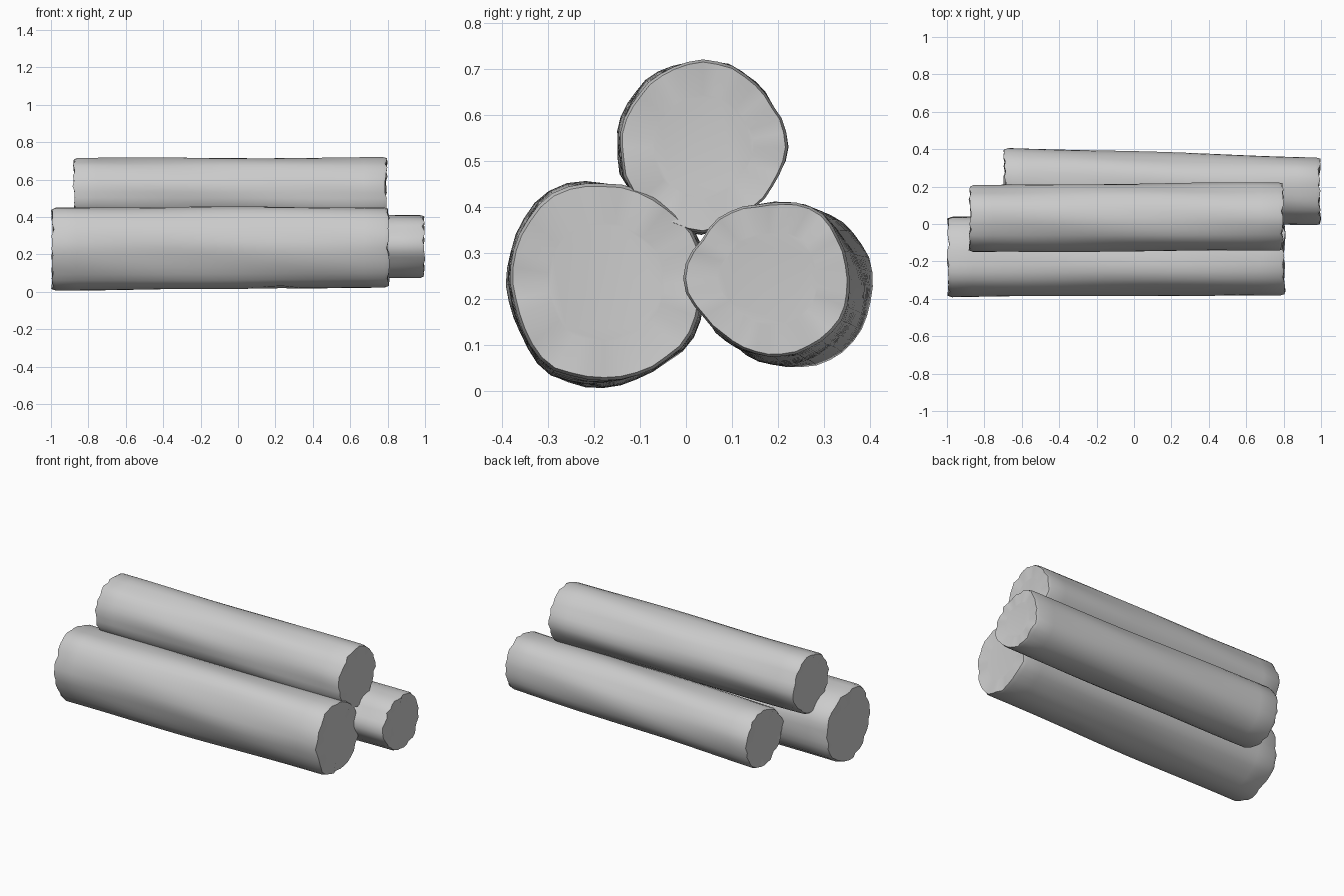
import bpy, bmesh, math, random
from mathutils import Vector

cube = bpy.data.objects.get("Cube")
if cube:
    bpy.data.objects.remove(cube, do_unlink=True)

SIDES, RINGS = 36, 16

wood = bpy.data.materials.new("plain grey")
wood.use_nodes = True
grey = (0.6, 0.6, 0.6, 1)
wood.diffuse_color = grey
wood.node_tree.nodes["Principled BSDF"].inputs["Base Color"].default_value = grey


def radius_at(profile, turn):
    """Smoothly blend a closed list of radii; turn runs from 0 to 1."""
    n = len(profile)
    i = int(turn * n)
    t = turn * n - i
    a, b, c, d = (profile[(i + k) % n] for k in (-1, 0, 1, 2))
    return b + t / 2 * (c - a + t * (2 * a - 5 * b + 4 * c - d + t * (3 * (b - c) + d - a)))


def make_log(name, left, right, profile, left_scale, seed, dent=None):
    """Loft a gnarled trunk between two end centres."""
    rng = random.Random(seed)
    left, right = Vector(left), Vector(right)
    bm = bmesh.new()
    grain = [rng.uniform(-0.002, 0.002) for _ in range(SIDES)]
    phase = [rng.uniform(0, math.tau) for _ in range(3)]
    rim = {e: [rng.uniform(0, 0.016) for _ in range(SIDES)] for e in (0, RINGS)}
    rings = []

    def add_ring(t, shrink, shift):
        ring = []
        scale = left_scale + (1 - left_scale) * t
        centre = left.lerp(right, t)
        for s in range(SIDES):
            turn = s / SIDES
            a = turn * math.tau
            r = radius_at(profile, turn) * scale + grain[s]
            r += 0.002 * math.sin(3 * a + 5 * t + phase[0])
            r += 0.002 * math.sin(5 * a - 9 * t + phase[1])
            if dent:
                r -= 0.015 * math.exp(-((t - dent[0]) / 0.04) ** 2 - ((a - dent[1]) / 0.15) ** 2)
            r *= shrink
            ring.append(bm.verts.new(centre + Vector((shift[s], r * math.cos(a), r * math.sin(a)))))
        rings.append(ring)

    flat = [0] * SIDES
    # Left end face, worn rim, trunk, worn rim, right end face
    add_ring(0, 0.6, [0.012] * SIDES)
    add_ring(0, 0.96, rim[0])
    for k in range(RINGS + 1):
        t = 0.015 + 0.97 * k / RINGS
        add_ring(t, 1, flat)
    add_ring(1, 0.97, [-v for v in rim[RINGS]])
    add_ring(1, 0.6, [-0.012] * SIDES)
    for low, high in zip(rings, rings[1:]):
        for s in range(SIDES):
            n = (s + 1) % SIDES
            bm.faces.new((low[s], low[n], high[n], high[s]))
    bm.faces.new(rings[0])
    bm.faces.new(rings[-1])
    bmesh.ops.recalc_face_normals(bm, faces=bm.faces)

    mesh = bpy.data.meshes.new(name)
    bm.to_mesh(mesh)
    bm.free()
    mesh.materials.append(wood)
    obj = bpy.data.objects.new(name, mesh)
    bpy.context.collection.objects.link(obj)
    bpy.ops.object.select_all(action='DESELECT')
    obj.select_set(True)
    bpy.context.view_layer.objects.active = obj
    bpy.ops.object.shade_smooth_by_angle(angle=math.radians(35))


# Radii run counter-clockwise from the back, seen from the left end face
make_log("front_log", (-1, -0.18, 0.23), (0.81, -0.178, 0.235),
         (.215, .225, .212, .215, .23, .21, .203, .203, .22, .213, .212, .22),
         1.03, 4, dent=(0.67, 4.5))
make_log("top_log", (-0.885, 0.028, 0.535), (0.8, 0.037, 0.53),
         (.185, .18, .187, .187, .186, .183, .18, .183, .18, .19, .172, .175),
         0.98, 7)
make_log("back_log", (-0.7, 0.222, 0.226), (1, 0.18, 0.245),
         (.178, .175, .178, .165, .17, .172, .183, .168, .166, .168, .175, .18),
         1.04, 11)
